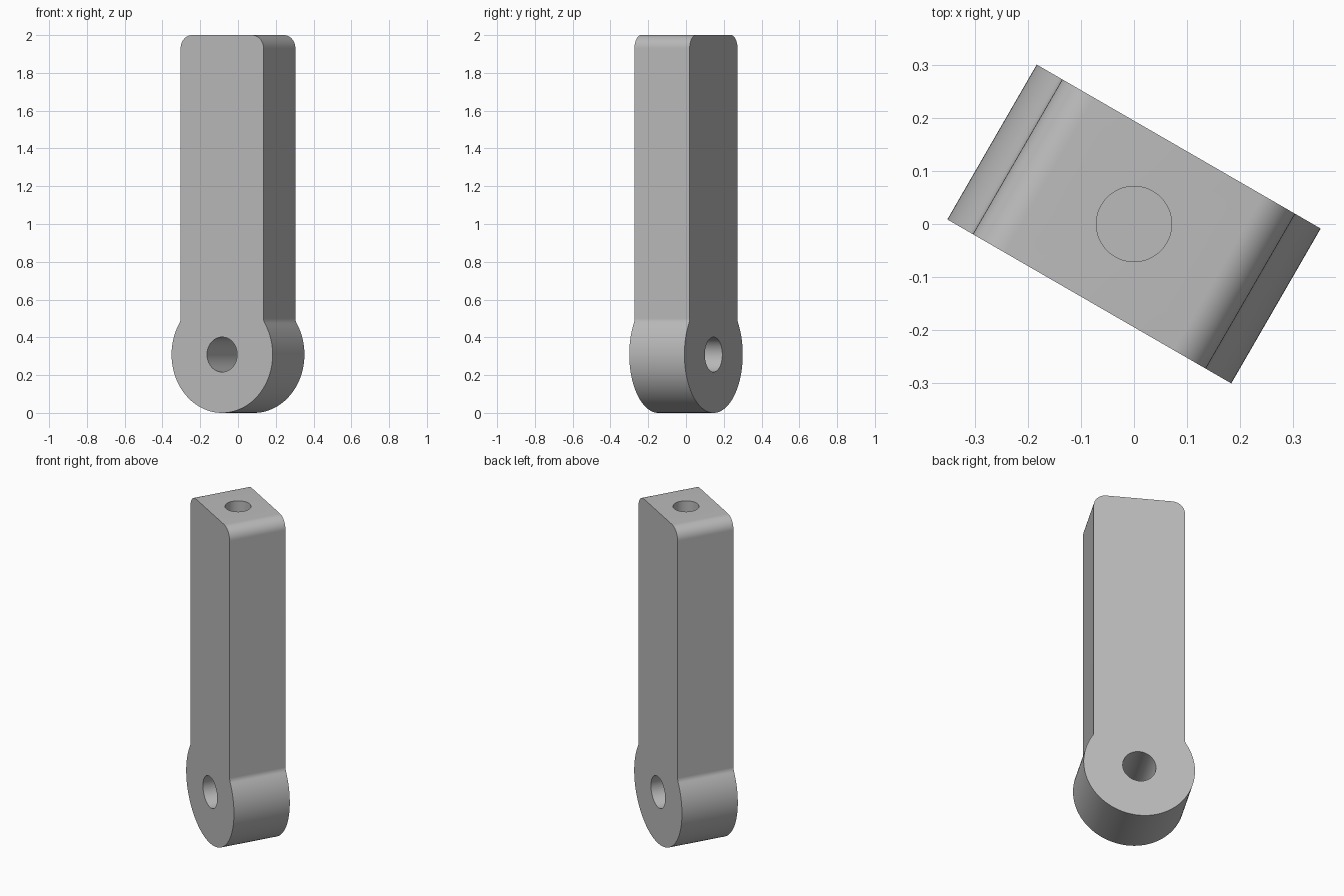
import bpy, bmesh
from math import sin, cos, pi, radians, sqrt, atan2
from mathutils import Matrix

cube = bpy.data.objects.get("Cube")
if cube:
    bpy.data.objects.remove(cube, do_unlink=True)

R, W, D, TOP = 0.309, 0.2535, 0.337, 2.0   # eye radius, half width, depth, height
CORNER, FILLET = 0.07, 0.05
TURN = Matrix.Rotation(radians(-30), 4, 'Z')

grey = bpy.data.materials.new("plain grey")
grey.use_nodes = True
colour = (0.5, 0.5, 0.5, 1)
grey.diffuse_color = colour
grey.node_tree.nodes["Principled BSDF"].inputs["Base Color"].default_value = colour


def arc(cx, cz, r, a0, a1, n):
    return [(cx + r * cos(a0 + (a1 - a0) * i / n), cz + r * sin(a0 + (a1 - a0) * i / n))
            for i in range(n + 1)]


def add_object(name, bm):
    bmesh.ops.recalc_face_normals(bm, faces=bm.faces)
    mesh = bpy.data.meshes.new(name)
    bm.to_mesh(mesh)
    bm.free()
    mesh.materials.append(grey)
    obj = bpy.data.objects.new(name, mesh)
    bpy.context.collection.objects.link(obj)
    return obj


def cutter(name, radius, depth, matrix):
    bm = bmesh.new()
    bmesh.ops.create_cone(bm, cap_ends=True, segments=64, radius1=radius,
                          radius2=radius, depth=depth, matrix=matrix)
    obj = add_object(name, bm)
    obj.hide_render = True
    return obj


# Right half of the outline: round eye, small fillet, shaft, rounded top corner
fx = W + FILLET
fz = R + sqrt((R + FILLET) ** 2 - fx ** 2)
meet = atan2(fz - R, fx)
half = arc(0, R, R, -pi / 2, meet, 48)
half += arc(fx, fz, FILLET, pi + meet, pi, 6)[1:]
half += arc(W - CORNER, TOP - CORNER, CORNER, 0, pi / 2, 12)
outline = half + [(-x, z) for x, z in reversed(half[1:])]

# Link body: outline extruded through its depth
bm = bmesh.new()
face = bm.faces.new([bm.verts.new((x, -D / 2, z)) for x, z in outline])
side = bmesh.ops.extrude_face_region(bm, geom=[face])["geom"]
bmesh.ops.translate(bm, vec=(0, D, 0),
                    verts=[v for v in side if isinstance(v, bmesh.types.BMVert)])
bm.transform(TURN)
body = add_object("link_body", bm)

# Cross hole through the eye, and blind hole down from the top
holes = [
    cutter("pin_hole_cutter", 0.0925, 1,
           TURN @ Matrix.Translation((0, 0, R)) @ Matrix.Rotation(pi / 2, 4, 'X')),
    cutter("top_hole_cutter", 0.071, 1, Matrix.Translation((0, 0, TOP))),
]
bpy.context.view_layer.objects.active = body
body.select_set(True)
for hole in holes:
    mod = body.modifiers.new(hole.name, 'BOOLEAN')
    mod.object, mod.operation, mod.solver = hole, 'DIFFERENCE', 'EXACT'
    bpy.ops.object.modifier_apply(modifier=mod.name)
    bpy.data.objects.remove(hole, do_unlink=True)

bpy.ops.object.shade_smooth_by_angle(angle=radians(30))
